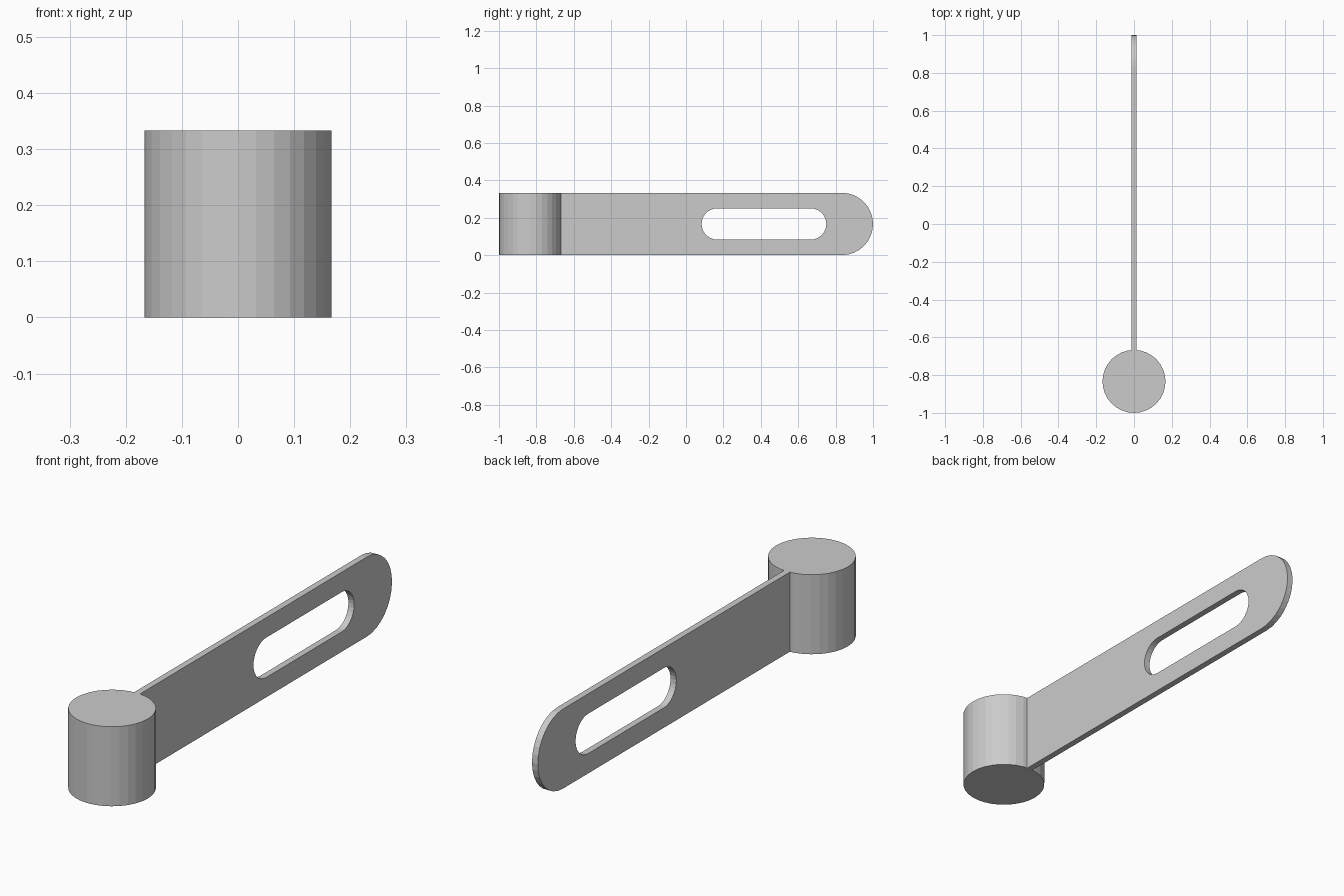
import bpy, bmesh
from math import sin, cos, pi, sqrt

if "Cube" in bpy.data.objects:
    bpy.data.objects.remove(bpy.data.objects["Cube"])

R = 1 / 6            # pivot radius, also half the arm height
HALF_T = 0.0135      # half the arm thickness
PIVOT_Y = -5 / 6
SEG = 16             # facets per half circle


def arc(cy, r, start, end):
    """Points of a circular arc in the YZ plane at mid height."""
    return [(cy + r * cos(a), R + r * sin(a))
            for a in (start + (end - start) * i / SEG for i in range(SEG + 1))]


def add_object(name, bm):
    bmesh.ops.recalc_face_normals(bm, faces=bm.faces)
    mesh = bpy.data.meshes.new(name)
    bm.to_mesh(mesh)
    bm.free()
    obj = bpy.data.objects.new(name, mesh)
    bpy.context.collection.objects.link(obj)
    return obj


# Pivot cylinder
bpy.ops.mesh.primitive_cylinder_add(vertices=2 * SEG, radius=R, depth=2 * R,
                                    location=(0, PIVOT_Y, R))
bpy.context.object.name = "pivot_cylinder"

# Slotted arm: rounded outline with a stadium-shaped hole, given thickness
root_y = PIVOT_Y + sqrt(R * R - HALF_T * HALF_T) - 0.001
outline = [(root_y, 0)] + arc(5 / 6, R, -pi / 2, pi / 2) + [(root_y, 2 * R)]
slot = arc(2 / 3, R / 2, -pi / 2, pi / 2) + arc(R, R / 2, pi / 2, 3 * pi / 2)

bm = bmesh.new()
edges = []
for loop in (outline, slot):
    verts = [bm.verts.new((-HALF_T, y, z)) for y, z in loop]
    edges += [bm.edges.new((v, verts[i - 1])) for i, v in enumerate(verts)]
bmesh.ops.triangle_fill(bm, edges=edges, use_beauty=True, use_dissolve=False)
result = bmesh.ops.extrude_face_region(bm, geom=bm.faces[:], use_keep_orig=True)
moved = [g for g in result["geom"] if isinstance(g, bmesh.types.BMVert)]
bmesh.ops.translate(bm, verts=moved, vec=(2 * HALF_T, 0, 0))
add_object("slotted_arm", bm)
